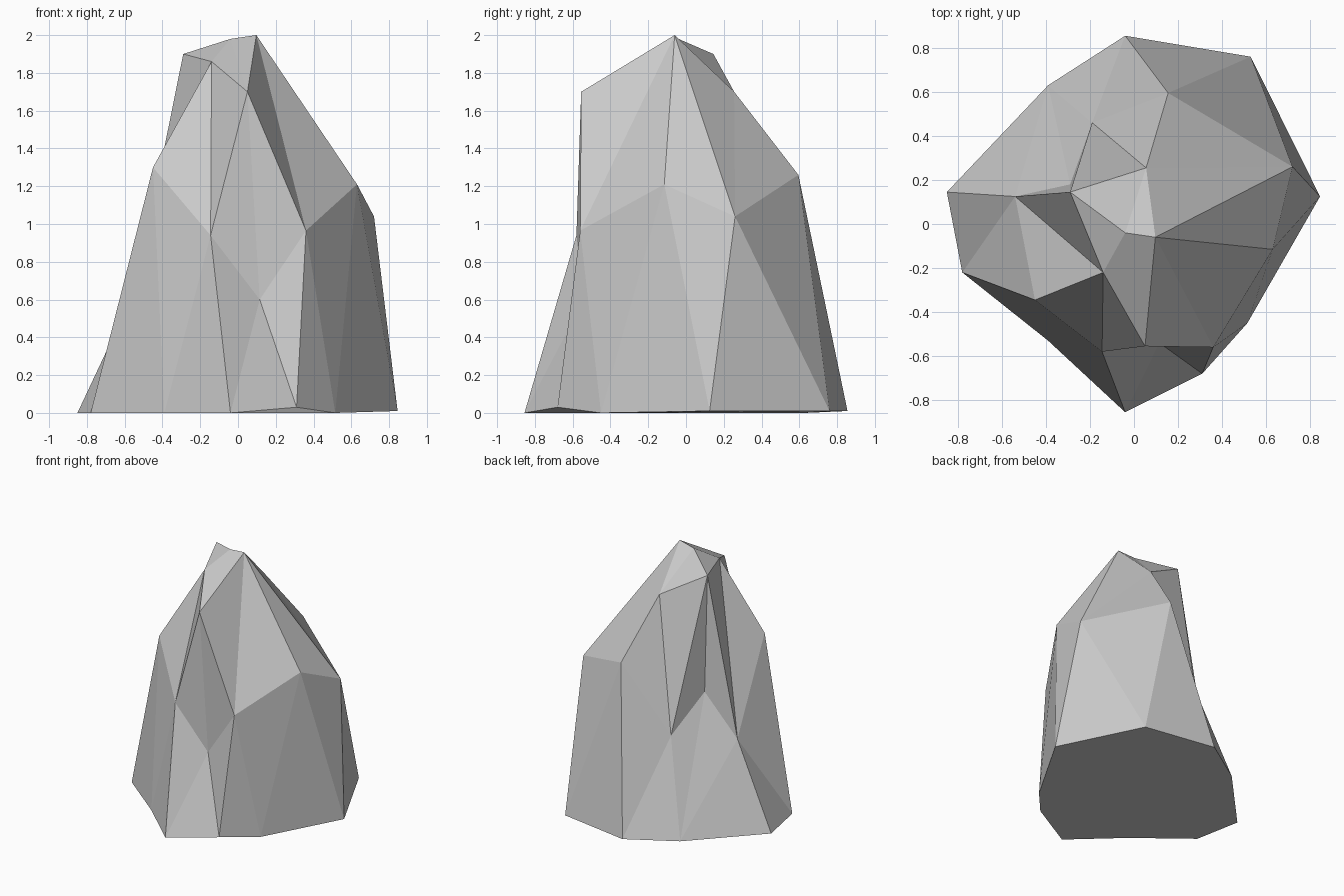
import bpy, bmesh

if "Cube" in bpy.data.objects:
    bpy.data.objects.remove(bpy.data.objects["Cube"])

# Rock outline rings, clockwise seen from above, starting at the back
GROUND = [(-.04, .855, .01), (.53, .76, .01), (.845, .125, .01), (.515, -.45, 0), (.31, -.68, .03),
          (-.04, -.855, 0), (-.39, -.53, 0), (-.78, -.22, 0), (-.85, .145, 0), (-.39, .63, 0)]
SHOULDER = [(.155, .595, 1.26), (.72, .26, 1.04), (.63, -.115, 1.21), (.36, -.56, .965), (.115, -.54, .60),
            (-.145, -.58, .94), (-.45, -.345, 1.30), (-.54, .125, .66), (-.29, .18, .99), (-.19, .46, .72)]
CREST = [(.055, .255, 1.70), (.097, -.06, 2.0), (.05, -.555, 1.70), (-.14, -.22, 1.86), (-.29, .145, 1.90)]
PEAK = (-.04, -.04, 1.98)


def facet_strip(bm, low, high, steps):
    """Join two closed rings with triangles; each step advances the low (l) or high (h) ring."""
    i = j = 0
    for step in steps:
        a, b = low[i % len(low)], high[j % len(high)]
        if step == "l":
            i += 1
            c = low[i % len(low)]
        else:
            j += 1
            c = high[j % len(high)]
        bm.faces.new((a, c, b))


bm = bmesh.new()
ground, shoulder, crest = ([bm.verts.new(p) for p in ring] for ring in (GROUND, SHOULDER, CREST))

# Steep flanks, then upper slopes with the overhanging clefts
facet_strip(bm, ground, shoulder, "lh" * 7 + "llhhlh")
facet_strip(bm, shoulder, crest, "lh" + "llh" * 4 + "l")

# Peak and underside
peak = bm.verts.new(PEAK)
for a, b in zip(crest, crest[1:] + crest[:1]):
    bm.faces.new((a, b, peak))
bm.faces.new(ground)

bmesh.ops.recalc_face_normals(bm, faces=bm.faces[:])
mesh = bpy.data.meshes.new("rock")
bm.to_mesh(mesh)
bm.free()
bpy.context.collection.objects.link(bpy.data.objects.new("rock", mesh))
